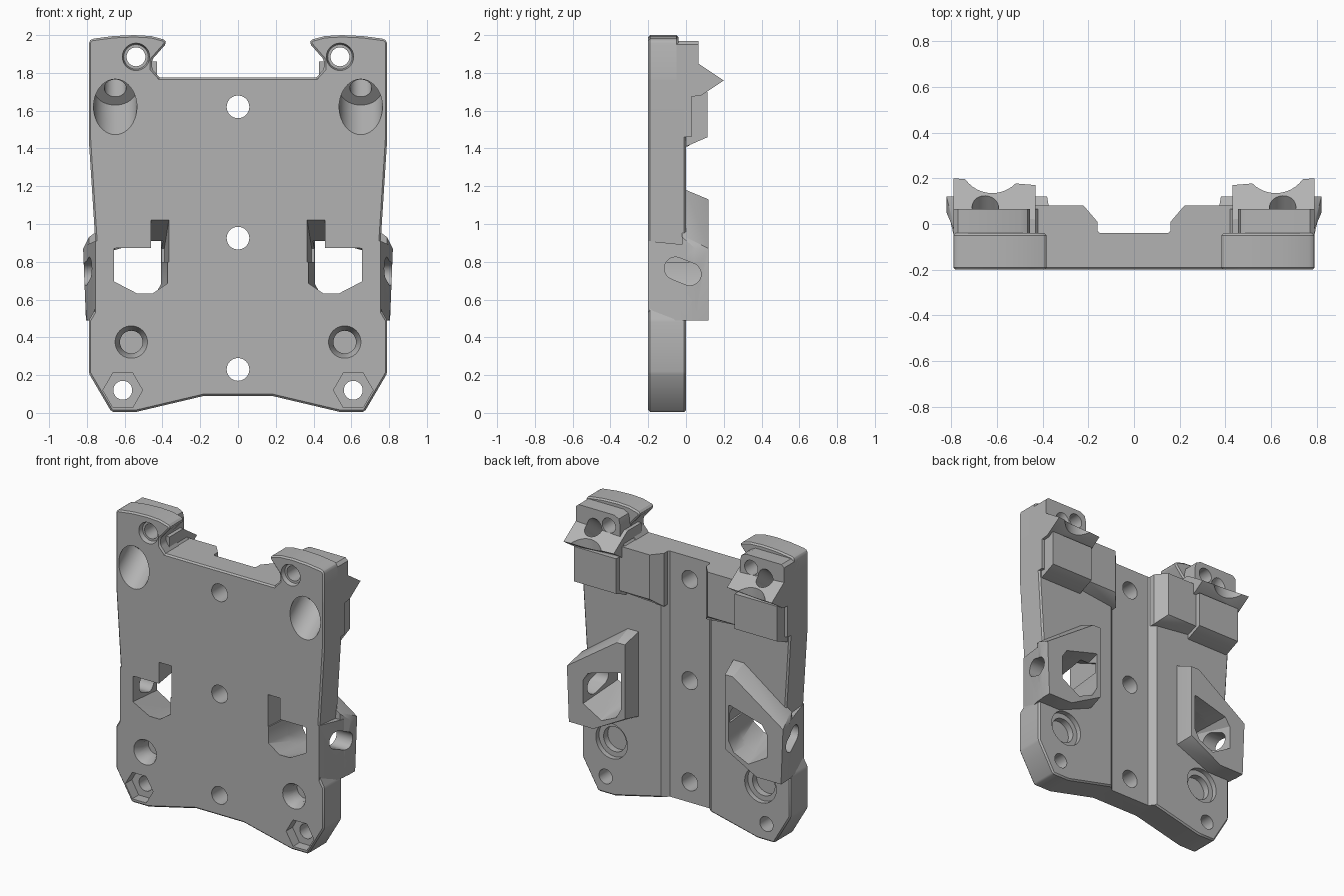
import bpy, bmesh
from math import cos, sin, pi
from mathutils import Vector

cube = bpy.data.objects.get("Cube")
if cube:
    bpy.data.objects.remove(cube)

grey = bpy.data.materials.new("matte_grey")
grey.use_nodes = True
grey.diffuse_color = (0.45, 0.45, 0.45, 1)
grey.node_tree.nodes["Principled BSDF"].inputs["Base Color"].default_value = (0.45, 0.45, 0.45, 1)


def finish(name, bm):
    bmesh.ops.recalc_face_normals(bm, faces=bm.faces)
    mesh = bpy.data.meshes.new(name)
    bm.to_mesh(mesh)
    bm.free()
    mesh.materials.append(grey)
    ob = bpy.data.objects.new(name, mesh)
    bpy.context.collection.objects.link(ob)
    return ob


def prism(name, outline, y0, y1):
    """Outline in x, z pushed from y0 to y1."""
    bm = bmesh.new()
    face = bm.faces.new([bm.verts.new((x, y0, z)) for x, z in outline])
    new = bmesh.ops.extrude_face_region(bm, geom=[face])["geom"]
    verts = [v for v in new if isinstance(v, bmesh.types.BMVert)]
    bmesh.ops.translate(bm, verts=verts, vec=(0, y1 - y0, 0))
    return finish(name, bm)


def hull(name, points):
    bm = bmesh.new()
    for p in points:
        bm.verts.new(p)
    bmesh.ops.convex_hull(bm, input=bm.verts)
    bmesh.ops.dissolve_limit(bm, angle_limit=0.01, verts=bm.verts, edges=bm.edges)
    return finish(name, bm)


def rod(start, end, r1, r2=None, sides=40):
    """Round or many-sided cutter between two points."""
    a, b = Vector(start), Vector(end)
    turn = (b - a).to_track_quat('Z', 'Y').to_matrix().to_4x4()
    turn.translation = (a + b) / 2
    bm = bmesh.new()
    bmesh.ops.create_cone(bm, cap_ends=True, segments=sides, radius1=r1,
                          radius2=r1 if r2 is None else r2,
                          depth=(b - a).length, matrix=turn)
    return finish("cutter", bm)


def at(y, pts):
    return [(x, y, z) for x, z in pts]


def bake(ob):
    graph = bpy.context.evaluated_depsgraph_get()
    mesh = bpy.data.meshes.new_from_object(ob.evaluated_get(graph))
    ob.modifiers.clear()
    ob.data = mesh


def cut(ob, cutters):
    for c in cutters:
        m = ob.modifiers.new("cut", 'BOOLEAN')
        m.operation, m.solver, m.object = 'DIFFERENCE', 'EXACT', c
    bake(ob)


def make_cutters(s):
    """All openings on one side; s is 1 or -1."""
    out = []

    def hole(x, z, y0, y1, r, r2=None, sides=40):
        out.append(rod((s * x, y0, z), (s * x, y1, z), r, r2, sides))

    def flip(pts):
        return [(s * x, y, z) for x, y, z in pts]

    # lower screw holes with a front countersink and a rear ring seat
    hole(.565, .375, -.3, .3, .06)
    hole(.565, .375, -.21, -.14, .09, .06)
    hole(.565, .375, -.035, .06, .12)
    hole(.565, .375, -.08, .05, .085)
    # corner nut pockets
    hole(.61, .12, -.3, .3, .05)
    nut = [(.61 + .105 * cos(i * pi / 3), .12 + .105 * sin(i * pi / 3)) for i in range(6)]
    out.append(hull("cutter", flip(at(-.25, nut) + at(-.13, nut))))
    # ear holes
    hole(.54, 1.885, -.3, .3, .05)
    hole(.54, 1.885, -.21, -.17, .075, .065)
    # slanted bolt bores
    axis = Vector((0, .78, .62))
    base = Vector((s * .65, -.2, 1.62))
    out.append(rod(base - axis * .2, base + axis * .16, .115))
    out.append(rod(base, base + axis * .6, .058))
    # round relief in the rear lip
    out.append(rod((s * .62, .28, 1.66), (s * .62, .28, 2.1), .145))
    # tapered window, its upper notch and the side slot
    front = [(.37, .69), (.45, .635), (.53, .635), (.655, .70), (.655, .87), (.37, .87)]
    rear = [(.41, .68), (.45, .61), (.56, .56), (.70, .64), (.70, .80), (.66, .86), (.41, .93)]
    out.append(hull("cutter", flip(at(-.22, front) + at(.14, rear))))
    out.append(hull("cutter", flip(at(-.22, [(.365, .8), (.46, .8), (.46, 1.03), (.365, 1.03)])
                                   + at(.1, [(.39, .8), (.46, .8), (.46, .87), (.39, .87)]))))
    slot = [(y + .06 * cos(i * pi / 12), z + .06 * sin(i * pi / 12))
            for y, z in ((-.055, .765), (.02, .735)) for i in range(24)]
    out.append(hull("cutter", [(s * x, y, z) for x in (.6, .95) for y, z in slot]))
    return out


cutters = {s: make_cutters(s) for s in (1, -1)}
middle = [rod((0, -.3, z), (0, .3, z), .06) for z in (.23, .925, 1.62)]
middle.append(hull("cutter", [(s * x, y, z) for s in (1, -1) for z in (-.1, 2.1)
                              for x, y in ((.15, -.04), (.2, .01), (.2, .1))]))

# main plate
half = [(.18, .09), (.54, .005), (.67, .005), (.79, .21), (.79, .49), (.755, .55),
        (.755, .9), (.79, 1.45), (.79, 1.775)]
plate = prism("main_plate", half + [(-x, z) for x, z in reversed(half)], -.2, 0)
bevel = plate.modifiers.new("edge", 'BEVEL')
bevel.width, bevel.segments = .01, 1
bake(plate)
cut(plate, middle + cutters[1] + cutters[-1])
parts = [plate]

# paired parts, built on the left and mirrored
ear = prism("top_ear", [(.79, 1.7), (.79, 1.965), (.775, 1.98), (.66, 1.995), (.55, 2.0),
                        (.46, 1.995), (.385, 1.975), (.38, 1.955), (.455, 1.87),
                        (.455, 1.82), (.41, 1.77), (.41, 1.7)], -.2, -.04)
bevel = ear.modifiers.new("edge", 'BEVEL')
bevel.width, bevel.segments = .01, 1
bake(ear)
boss = prism("ear_boss", [(.79, 1.7), (.79, 1.95), (.77, 1.968), (.5, 1.968), (.465, 1.95),
                          (.455, 1.91), (.455, 1.82), (.42, 1.775), (.42, 1.7)], -.1, .065)
lip = hull("rear_lip", [(x, y - d, z) for x, d in ((.43, .03), (.79, 0)) for y, z in
                        ((-.1, 1.66), (.08, 1.68), (.2, 1.76), (.05, 1.86), (-.1, 1.86))])
block = hull("rear_block", [(x, y, z) for x in (.45, .77) for y, z in
                            ((-.1, 1.41), (0, 1.41), (.05, 1.46), (.115, 1.46),
                             (.115, 1.7), (-.1, 1.7))])
side_pad = hull("side_pad", [(x, y, z) for x in (.7, .79) for y, z in
                             ((-.1, 1.46), (.03, 1.46), (.03, 1.75), (-.1, 1.75))])
bar = hull("top_bar", [(x, y, z) for x, y, low in
                       ((.16, -.1, 1.41), (.16, .01, 1.41), (.22, .08, 1.47),
                        (.46, .08, 1.47), (.46, -.1, 1.41)) for z in (low, 1.775)])
rim = [(.38, .62), (.38, 1.13), (.44, 1.13), (.82, .87), (.805, .49), (.62, .49)]
foot = [(.36, .60), (.36, 1.18), (.44, 1.18), (.79, .93), (.79, .49), (.62, .49)]
housing = hull("window_housing", at(-.02, foot) + at(0, foot) + at(.05, rim) + at(.12, rim))
wing = hull("side_wing", at(-.2, [(.69, .49), (.755, .49), (.755, .91), (.69, .91)])
            + at(0, [(.69, .49), (.8, .49), (.8, .89), (.69, .89)])
            + at(.119, [(.73, .49), (.805, .49), (.82, .87), (.73, .87)]))

for ob in (ear, boss, lip, block, side_pad, bar, housing, wing):
    cut(ob, cutters[1])
    ob.modifiers.new("mirror", 'MIRROR')
    bake(ob)
    parts.append(ob)

for c in middle + cutters[1] + cutters[-1]:
    bpy.data.objects.remove(c)

bpy.ops.object.select_all(action='DESELECT')
for ob in parts:
    ob.select_set(True)
bpy.context.view_layer.objects.active = plate
bpy.ops.object.shade_smooth_by_angle(angle=pi / 6)
